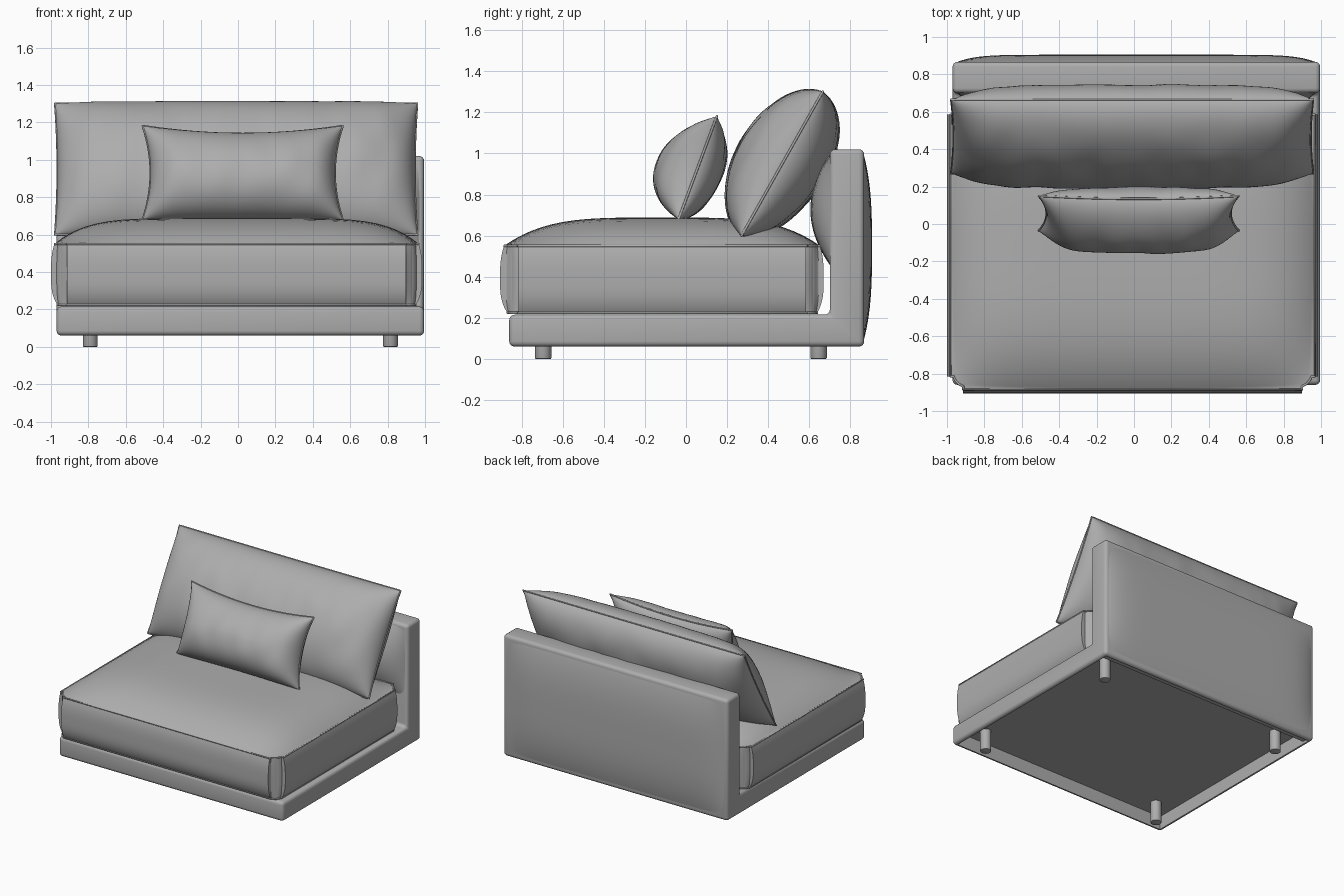
import bpy, bmesh, math
from mathutils import Vector, Matrix, noise

if "Cube" in bpy.data.objects:
    bpy.data.objects.remove(bpy.data.objects["Cube"])

fabric = bpy.data.materials.new("grey_fabric")
fabric.use_nodes = True
GREY = (0.42, 0.42, 0.42, 1)
fabric.diffuse_color = GREY
fabric.node_tree.nodes["Principled BSDF"].inputs["Base Color"].default_value = GREY


def finish(name, bm, angle=35):
    bmesh.ops.recalc_face_normals(bm, faces=bm.faces[:])
    me = bpy.data.meshes.new(name)
    bm.to_mesh(me)
    bm.free()
    me.materials.append(fabric)
    me.shade_smooth()
    me.set_sharp_from_angle(angle=math.radians(angle))
    ob = bpy.data.objects.new(name, me)
    bpy.context.collection.objects.link(ob)


def piping(name, points, radius):
    cu = bpy.data.curves.new(name, 'CURVE')
    cu.dimensions = '3D'
    cu.bevel_depth = radius
    cu.bevel_resolution = 2
    sp = cu.splines.new('POLY')
    sp.points.add(len(points) - 1)
    for p, co in zip(sp.points, points):
        p.co = (*co, 1)
    sp.use_cyclic_u = True
    cu.materials.append(fabric)
    bpy.context.collection.objects.link(bpy.data.objects.new(name, cu))


def warp(t):
    return math.sin(math.pi / 2 * max(-1, min(1, t)))


def square_loop(n):
    """Points round the edge of the unit square, denser at its corners."""
    steps = [warp(2 * i / n - 1) for i in range(n)]
    return ([(t, -1) for t in steps] + [(1, t) for t in steps]
            + [(-t, 1) for t in steps] + [(-1, -t) for t in steps])


def puff_box(name, low, high, sides, dome, power, loss, radius=0, pipes=()):
    """Box with bowed sides ((-x, +x), (-y, +y)) and a domed top.
    loss is how much of the bow fades at the (bottom, top) edge."""
    low, high = Vector(low), Vector(high)
    mid, half = (low + high) / 2, (high - low) / 2

    def place(t):
        p = Vector([t[i] * half[i] for i in range(3)])
        # round the upright corners
        over = Vector([max(0, abs(p[i]) - half[i] + radius) for i in (0, 1)])
        if over.length > radius:
            over *= radius / over.length
            for i in (0, 1):
                p[i] = math.copysign(half[i] - radius + over[i], p[i])
        flat = [max(0, 1 - abs(t[i]) ** power[i]) for i in range(3)]
        upright = 1 - loss[t[2] > 0] * (1 - flat[2])
        for i in (0, 1):
            p[i] += t[i] * sides[i][t[i] > 0] * flat[1 - i] * upright
        if t[2] > 0.9999:
            p.z += dome * flat[0] * flat[1]
        return p + mid

    bm = bmesh.new()
    bmesh.ops.create_cube(bm, size=2)
    bmesh.ops.subdivide_edges(bm, edges=bm.edges[:], cuts=31, use_grid_fill=True)
    for v in bm.verts:
        v.co = place([warp(c) for c in v.co])
    finish(name, bm)
    for label, w in pipes:
        piping(f"{name}_{label}_piping", [place((u, v, w)) for u, v in square_loop(32)], 0.006)


def pillow(name, centre, half, tilt, depth, skew, pinch, powers, wrinkle):
    """Stuffed pillow: two swollen sheets joined at a piped seam.
    pinch pulls in the (ends, bottom, top); skew lowers the fullest point."""
    turn = Matrix.Translation(centre) @ Matrix.Rotation(math.radians(tilt), 4, 'X')

    def outline(u, v):
        return Vector((half[0] * u * (1 - pinch[0] * (1 - v * v)),
                       half[1] * v * (1 - pinch[1 + (v > 0)] * (1 - u * u)), 0))

    bm = bmesh.new()
    for side, d, sk in zip((1, -1), depth, skew):
        sheet = bmesh.ops.create_grid(bm, x_segments=64, y_segments=40, size=1)
        for vert in sheet["verts"]:
            u, v = warp(vert.co.x), warp(vert.co.y)
            p = outline(u, v)
            shifted = v + sk * (1 - v * v)
            f = (max(0, 1 - abs(u) ** powers[0]) * max(0, 1 - abs(shifted) ** powers[1])) ** 0.55
            n = noise.noise(Vector((p.x * 7, p.y * 4, side * 5)))
            p.z = side * f * (d + wrinkle * n)
            vert.co = turn @ p
    bmesh.ops.remove_doubles(bm, verts=bm.verts[:], dist=0.0005)
    finish(name, bm, 60)
    piping(name + "_piping", [turn @ outline(*q) for q in square_loop(24)], 0.006)


# L-shaped upholstered frame, hollow underneath
profile = [(-0.86, 0.06), (0.867, 0.06), (0.867, 1.02), (0.70, 1.02), (0.70, 0.215), (-0.86, 0.215)]
bm = bmesh.new()
face = bm.faces.new([bm.verts.new((-0.97, y, z)) for y, z in profile])
ext = bmesh.ops.extrude_face_region(bm, geom=[face])
bmesh.ops.translate(bm, vec=(1.965, 0, 0),
                    verts=[g for g in ext["geom"] if isinstance(g, bmesh.types.BMVert)])
bmesh.ops.recalc_face_normals(bm, faces=bm.faces[:])
bmesh.ops.bevel(bm, geom=bm.edges[:], offset=0.026, segments=4, profile=0.5, affect='EDGES')
bm.normal_update()
under = max((f for f in bm.faces if f.normal.z < -0.99), key=lambda f: f.calc_area())
bmesh.ops.inset_region(bm, faces=[under], thickness=0.005)
# a hair-thin second inset gives the recess upright walls
bmesh.ops.inset_region(bm, faces=[under], thickness=0.0005)
bmesh.ops.translate(bm, vec=(0, 0, 0.105), verts=under.verts[:])
finish("frame", bm)

# Padding on both faces of the backrest
puff_box("backrest_rear_padding", (-0.955, 0.78, 0.08), (0.98, 0.862, 1.005),
         ((0, 0), (0, 0.043)), 0, (10, 2, 3), (1, 1))
puff_box("backrest_front_padding", (-0.95, 0.705, 0.45), (0.975, 0.78, 1.005),
         ((0, 0), (0.1, 0)), 0, (10, 2, 2), (1, 1))

# Seat cushion with piped seams
puff_box("seat_cushion", (-0.958, -0.86, 0.224), (0.943, 0.63, 0.55),
         ((0.042, 0.042), (0.045, 0.04)), 0.138, (6, 4, 3), (0.8, 0.45),
         radius=0.045, pipes=(("upper", 1), ("lower", -1)))

# Loose pillows
pillow("back_cushion", (-0.01, 0.468, 0.95), (0.968, 0.403), 60.6,
       (0.23, 0.215), (0, -0.1), (0.014, 0, 0.005), (6, 2), 0.012)
pillow("lumbar_pillow", (0.025, 0.057, 0.93), (0.535, 0.268), 69.6,
       (0.195, 0.125), (0.15, 0), (0.08, 0.03, 0.17), (5, 2), 0.012)

# Four round feet
for side, x in (("right", -0.79), ("left", 0.815)):
    for end, y in (("front", -0.695), ("back", 0.645)):
        bm = bmesh.new()
        bmesh.ops.create_cone(bm, cap_ends=True, segments=32, radius1=0.04, radius2=0.04, depth=0.168,
                              matrix=Matrix.Translation((x, y, 0.084)))
        rim = [e for e in bm.edges if all(v.co.z < 0.001 for v in e.verts)]
        bmesh.ops.bevel(bm, geom=rim, offset=0.005, segments=2, profile=0.5, affect='EDGES')
        finish(f"foot_{end}_{side}", bm)
